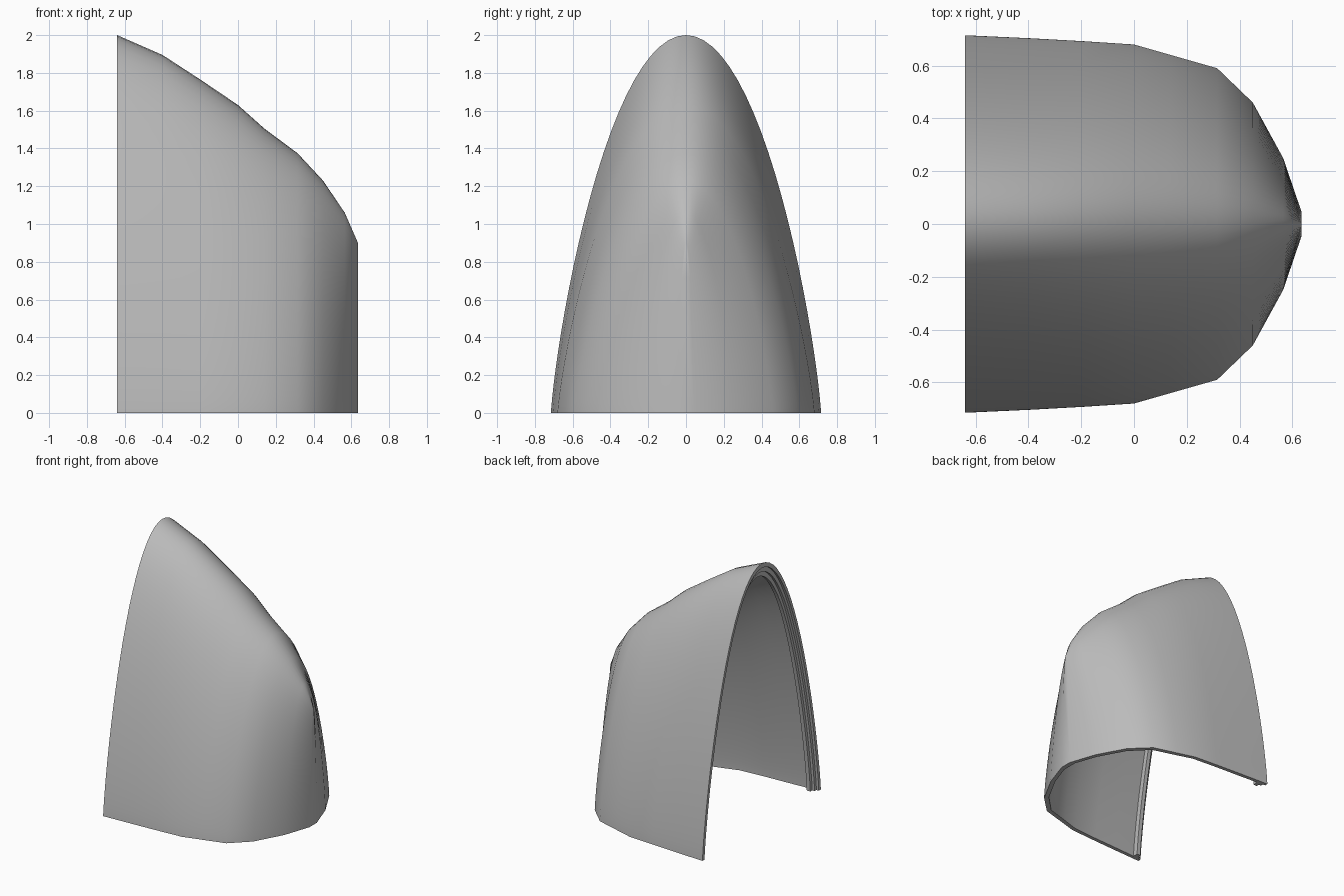
import bpy, bmesh, math

if "Cube" in bpy.data.objects:
    bpy.data.objects.remove(bpy.data.objects["Cube"])

SEGS = 48  # segments along each arch

# Arch stations: (x, half width at the base, height)
inner = [(.60, .06, .89), (.54, .23, 1.03), (.43, .43, 1.19), (.30, .56, 1.335),
         (.13, .61, 1.465), (0, .65, 1.59), (-.20, .665, 1.72), (-.40, .675, 1.855),
         (-.57, .685, 1.935)]
# Stepped lip inside the open end
lip = [(-.57, .645, 1.885), (-.60, .645, 1.885), (-.60, .668, 1.925),
       (-.62, .668, 1.925), (-.62, .69, 1.965), (-.64, .69, 1.965)]
outer = [(-.64, .715, 2.0), (-.40, .704, 1.895), (-.20, .693, 1.765), (0, .68, 1.63),
         (.14, .64, 1.505), (.315, .59, 1.375), (.45, .46, 1.23), (.565, .25, 1.06),
         (.635, .045, .90)]

bm = bmesh.new()


def arch(x, w, h):
    """Rounded pointed arch from -y to +y."""
    verts = []
    for i in range(SEGS + 1):
        u = math.pi * (i / SEGS - .5)
        verts.append(bm.verts.new((x, w * math.sin(u), h * max(0, math.cos(u)) ** 1.6)))
        if i in (0, SEGS):
            verts[-1].co.z = 0
    return verts


# Inner wall, lip and outer wall as one continuous loft
rows = [arch(*s) for s in inner + lip + outer]
for a, b in zip(rows, rows[1:]):
    for i in range(SEGS):
        bm.faces.new((a[i], a[i + 1], b[i + 1], b[i]))

# Nose end plates and the flat bottom edge
bm.faces.new(rows[0])
bm.faces.new(rows[-1])
bm.faces.new([r[0] for r in rows] + [r[-1] for r in reversed(rows)])
bmesh.ops.recalc_face_normals(bm, faces=bm.faces[:])

mesh = bpy.data.meshes.new("hood_shell")
bm.to_mesh(mesh)
bm.free()
shell = bpy.data.objects.new("hood_shell", mesh)
bpy.context.collection.objects.link(shell)

grey = bpy.data.materials.new("plain grey")
grey.diffuse_color = (.5, .5, .5, 1)
grey.use_nodes = True
grey.node_tree.nodes["Principled BSDF"].inputs["Base Color"].default_value = grey.diffuse_color
mesh.materials.append(grey)

bpy.context.view_layer.objects.active = shell
shell.select_set(True)
bpy.ops.object.shade_smooth_by_angle(angle=math.radians(35))
